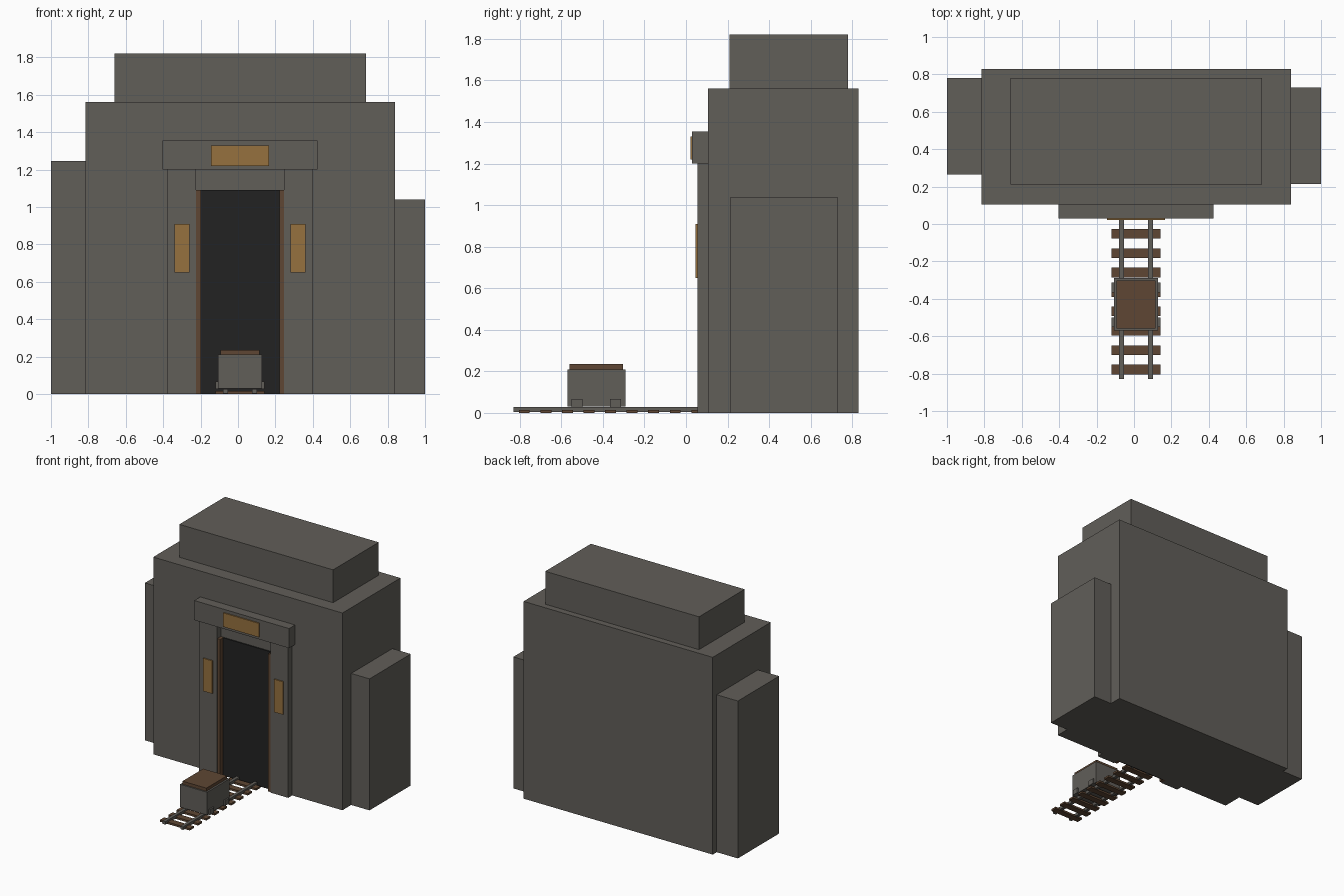
import bpy

if "Cube" in bpy.data.objects:
    bpy.data.objects.remove(bpy.data.objects["Cube"])


def srgb(r, g, b):
    def lin(c):
        c /= 255
        return c / 12.92 if c <= 0.04045 else ((c + 0.055) / 1.055) ** 2.4
    return (lin(r), lin(g), lin(b), 1)


def material(name, rgb):
    m = bpy.data.materials.new(name)
    m.diffuse_color = srgb(*rgb)
    m.use_nodes = True
    m.node_tree.nodes["Principled BSDF"].inputs["Base Color"].default_value = m.diffuse_color
    return m


STONE = material("grey stone", (97, 94, 89))
WOOD = material("brown wood", (94, 70, 51))
DARK = material("dark opening", (34, 34, 34))
BRASS = material("amber plate", (150, 113, 63))


def box(name, mat, x, y, z):
    """Box from (min, max) extents on each axis."""
    bpy.ops.mesh.primitive_cube_add(size=1, location=[sum(a) / 2 for a in (x, y, z)])
    ob = bpy.context.object
    ob.name = name
    ob.scale = [a[1] - a[0] for a in (x, y, z)]
    bpy.ops.object.transform_apply(location=False, rotation=False, scale=True)
    ob.data.materials.append(mat)
    return ob


CX = 0.011  # centre line of door and track


def pair(name, mat, inner, outer, y, z):
    """Two boxes mirrored about the door centre line."""
    box("left_" + name, mat, (CX - outer, CX - inner), y, z)
    box("right_" + name, mat, (CX + inner, CX + outer), y, z)


# Stepped rock mass
box("rock_body", STONE, (-0.815, 0.84), (0.105, 0.83), (0, 1.56))
box("rock_crown", STONE, (-0.66, 0.685), (0.21, 0.78), (1.56, 1.82))
box("rock_left_shoulder", STONE, (-1, -0.815), (0.265, 0.78), (0, 1.245))
box("rock_right_shoulder", STONE, (0.84, 1), (0.215, 0.73), (0, 1.04))

# Entrance
pair("pillar", STONE, 0.235, 0.39, (0.055, 0.105), (0, 1.2))
box("lintel", STONE, (CX - 0.415, CX + 0.415), (0.03, 0.105), (1.2, 1.355))
pair("door_jamb", WOOD, 0.21, 0.235, (0.062, 0.105), (0, 1.09))
box("opening", DARK, (CX - 0.21, CX + 0.21), (0.096, 0.105), (0, 1.09))

# Plates on the lintel and pillars
box("lintel_plate", BRASS, (CX - 0.156, CX + 0.156), (0.021, 0.03), (1.22, 1.33))
pair("pillar_plate", BRASS, 0.27, 0.35, (0.046, 0.055), (0.65, 0.91))

# Track
for i in range(9):
    y = -0.778 + i * 0.1037
    box(f"sleeper_{i + 1}", WOOD, (CX - 0.13, CX + 0.13), (y - 0.026, y + 0.026), (0, 0.015))
pair("rail", STONE, 0.065, 0.09, (-0.83, 0.096), (0.004, 0.028))

# Mine cart
box("cart_body", STONE, (CX - 0.118, CX + 0.118), (-0.57, -0.29), (0.03, 0.21))
box("cart_load", WOOD, (CX - 0.104, CX + 0.104), (-0.56, -0.303), (0.21, 0.235))
for end, y in (("front", -0.525), ("rear", -0.34)):
    pair(end + "_wheel", STONE, 0.118, 0.13, (y - 0.026, y + 0.026), (0.026, 0.068))
